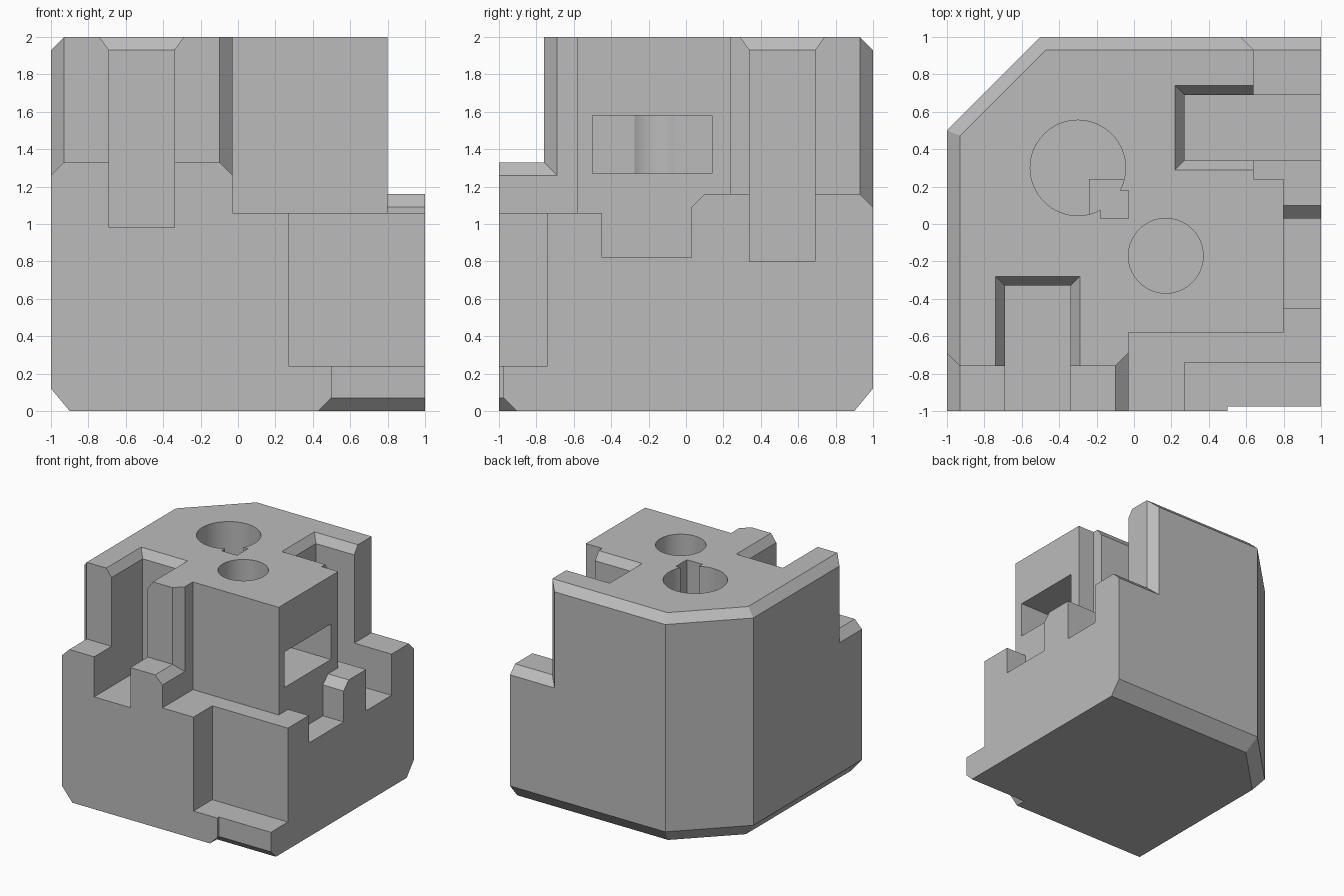
import bpy
import bmesh
from math import cos, sin, tau, radians

cube = bpy.data.objects.get("Cube")
if cube:
    bpy.data.objects.remove(cube, do_unlink=True)

FAR = 1.3    # cutters reach past the block
TOP = 2.3
EDGE = 0.07  # chamfer width

grey = bpy.data.materials.new("plain_grey")
grey.use_nodes = True
colour = (0.5, 0.5, 0.5, 1)
grey.diffuse_color = colour
grey.node_tree.nodes["Principled BSDF"].inputs["Base Color"].default_value = colour


def loft(name, rings):
    """Closed solid through rings of equal point count."""
    bm = bmesh.new()
    loops = [[bm.verts.new(p) for p in ring] for ring in rings]
    bm.faces.new(loops[0])
    bm.faces.new(loops[-1])
    n = len(loops[0])
    for a, b in zip(loops, loops[1:]):
        for i in range(n):
            j = (i + 1) % n
            bm.faces.new((a[i], a[j], b[j], b[i]))
    bmesh.ops.recalc_face_normals(bm, faces=bm.faces)
    mesh = bpy.data.meshes.new(name)
    bm.to_mesh(mesh)
    bm.free()
    obj = bpy.data.objects.new(name, mesh)
    bpy.context.collection.objects.link(obj)
    return obj


def rect(axis, t, u0, u1, v0, v1):
    """Rectangle ring at t along an axis; u and v are the other two axes in order."""
    ring = []
    for u, v in ((u0, v0), (u1, v0), (u1, v1), (u0, v1)):
        p = [u, v]
        p.insert(axis, t)
        ring.append(p)
    return ring


def box(name, x0, x1, y0, y1, z0, z1):
    return loft(name, [rect(2, z, x0, x1, y0, y1) for z in (z0, z1)])


def cylinder(name, x, y, r, z0, z1, n=64):
    return loft(name, [[(x + r * cos(tau * i / n), y + r * sin(tau * i / n), z)
                        for i in range(n)] for z in (z0, z1)])


def outline(z, inset):
    """Square plan with one cut corner, inset on the left, back and cut sides."""
    side, diag = 1 - inset, 1.5 - inset * 2 ** 0.5
    return [(-side, -1, z), (1, -1, z), (1, side, z),
            (side - diag, side, z), (-side, diag - side, z)]


body = loft("block_body", [outline(0, 0.1), outline(0.12, 0),
                           outline(2 - EDGE, 0), outline(2, EDGE)])


def combine(tool, operation="DIFFERENCE"):
    mod = body.modifiers.new(tool.name, "BOOLEAN")
    mod.operation = operation
    mod.solver = "EXACT"
    mod.object = tool
    bpy.ops.object.select_all(action="DESELECT")
    bpy.context.view_layer.objects.active = body
    body.select_set(True)
    bpy.ops.object.modifier_apply(modifier=mod.name)
    bpy.data.objects.remove(tool, do_unlink=True)


# Front left shelf, opening out at both ends to leave mitred chamfers
def front_section(x, grow):
    return rect(0, x, -FAR, -0.76 + grow, 1.33 - grow, TOP)


combine(box("front_right_step", -0.03, FAR, -FAR, -0.58, 1.06, TOP))
combine(loft("front_shelf", [front_section(-1.03, EDGE + 0.03), front_section(-0.93, 0),
                             front_section(-0.10, 0), front_section(-0.01, 0.09)]))

# Front right recess and its undercut foot
combine(box("front_recess", 0.27, FAR, -FAR, -0.74, 0.24, 1.2))
combine(loft("foot_relief", [rect(2, -0.03, 0.40, FAR, -FAR, -0.875),
                             rect(2, EDGE, 0.5, FAR, -FAR, -0.975),
                             rect(2, 0.3, 0.5, FAR, -FAR, -0.975)]))

# Right side shelf with notch
profile = [(-0.7, 1.06), (-0.45, 1.06), (-0.45, 0.82), (0.03, 0.82), (0.03, 1.09),
           (0.1, 1.16), (0.24, 1.16), (0.24, TOP), (-0.7, TOP)]
combine(loft("right_shelf", [[(x, y, z) for y, z in profile] for x in (0.8, FAR)]))


# Back right shelf, chamfered at the back
def back_section(y, grow):
    return rect(1, y, 0.64 - grow, FAR, 1.16 - grow, TOP)


combine(loft("back_shelf", [back_section(0.24, 0), back_section(0.93, 0),
                            back_section(1.03, 0.1)]))


# Vertical slots with flared top rims
def slot(name, floor, x0, x1, y0, y1):
    def ring(z, g):
        return rect(2, z, x0 - g, x1 + g, y0 - g, y1 + g)
    combine(loft(name, [ring(floor, 0), ring(1.93, 0), ring(2, 0.05), ring(TOP, 0.05)]))


slot("front_slot", 0.98, -0.69, -0.34, -FAR, -0.33)
slot("right_slot", 0.8, 0.27, FAR, 0.34, 0.69)

# Round holes, the larger one with a corner key
combine(cylinder("large_hole", -0.3, 0.3, 0.255, 0.8, TOP))
combine(box("key_post", -0.24, 0.02, 0.0, 0.24, 0.7, 1.2), "UNION")
combine(box("key_notch", -0.18, -0.03, 0.03, 0.18, 1.2, TOP))
combine(cylinder("small_hole", 0.17, -0.17, 0.2, 0.6, TOP))

# Side window pocket
combine(box("side_window", 0.0, FAR, -0.5, 0.14, 1.27, 1.58))

body.data.materials.clear()
body.data.materials.append(grey)
for face in body.data.polygons:
    face.material_index = 0
bpy.ops.object.shade_smooth_by_angle(angle=radians(20))
